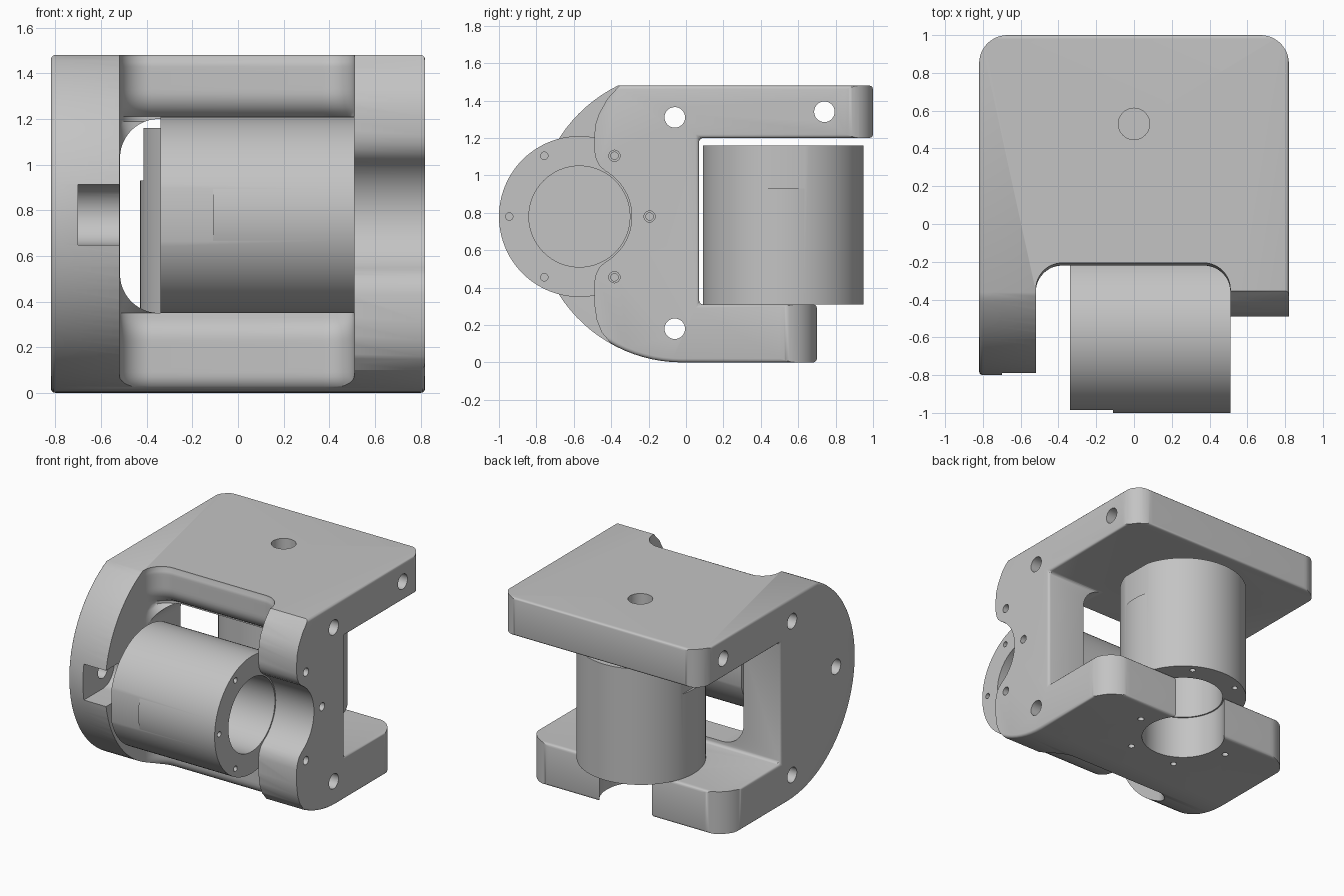
import bpy, bmesh, math
from math import sin, cos, radians, sqrt
from mathutils import Matrix

if "Cube" in bpy.data.objects:
    bpy.data.objects.remove(bpy.data.objects["Cube"], do_unlink=True)

grey = bpy.data.materials.new("satin_grey")
grey.use_nodes = True
grey.diffuse_color = (0.55, 0.55, 0.55, 1)
grey.node_tree.nodes["Principled BSDF"].inputs["Base Color"].default_value = (0.55, 0.55, 0.55, 1)


def arc(cx, cy, r, a0, a1, n=12):
    angles = [radians(a0 + (a1 - a0) * i / n) for i in range(n + 1)]
    return [(cx + r * cos(a), cy + r * sin(a)) for a in angles]


def loft(name, rings):
    """Closed solid through a row of matching outlines."""
    bm = bmesh.new()
    rows = [[bm.verts.new(p) for p in ring] for ring in rings]
    for low, high in zip(rows, rows[1:]):
        for i in range(len(low)):
            j = (i + 1) % len(low)
            bm.faces.new((low[i], low[j], high[j], high[i]))
    bm.faces.new(rows[0])
    bm.faces.new(rows[-1])
    bmesh.ops.recalc_face_normals(bm, faces=bm.faces)
    mesh = bpy.data.meshes.new(name)
    bm.to_mesh(mesh)
    bm.free()
    mesh.materials.append(grey)
    ob = bpy.data.objects.new(name, mesh)
    bpy.context.collection.objects.link(ob)
    return ob


def prism(name, pts, axis, a, b):
    place = {"x": lambda u, v, t: (t, u, v),
             "y": lambda u, v, t: (u, t, v),
             "z": lambda u, v, t: (u, v, t)}[axis]
    return loft(name, [[place(u, v, t) for u, v in pts] for t in (a, b)])


def disc(u, v, r, axis, a, b, n=32, name="cutter"):
    return prism(name, arc(u, v, r, 0, 360, n)[:-1], axis, a, b)


def apply(ob, mod):
    bpy.context.view_layer.objects.active = ob
    bpy.ops.object.modifier_apply(modifier=mod.name)


def cut(ob, cutter):
    cutter.hide_render = True
    mod = ob.modifiers.new("cut", "BOOLEAN")
    mod.operation = "DIFFERENCE"
    mod.solver = "EXACT"
    mod.object = cutter
    apply(ob, mod)
    bpy.data.objects.remove(cutter, do_unlink=True)


def smooth(ob):
    bpy.ops.object.select_all(action="DESELECT")
    ob.select_set(True)
    bpy.context.view_layer.objects.active = ob
    bpy.ops.object.shade_smooth_by_angle(angle=radians(32))


PY, PZ = -0.57, 0.78      # tilt pivot (y, z)
VY = 0.52                 # upright motor axis (y)
W = 0.82                  # half width

# Bracket body: C-shaped side profile with a round front
side = [(0.7, 0), (0.7, 0.31), (0.07, 0.31), (0.07, 1.2), (1, 1.2), (1, 1.48)]
side += arc(-0.02, 0.78, 0.78, 116, 270, 40)
bracket = prism("bracket", side, "x", -W, W)
bev = bracket.modifiers.new("edge_round", "BEVEL")
bev.width = 0.02
bev.segments = 3
bev.limit_method = "ANGLE"
bev.angle_limit = radians(35)
apply(bracket, bev)

# Rounded rear corners of the top and bottom plates
for y, r, z0, z1 in ((1.0, 0.15, 1.0, 1.6), (0.7, 0.2, -0.1, 0.6)):
    for s in (-1, 1):
        pts = [(W + 0.1, y + 0.1), (W - r, y + 0.1)]
        pts += arc(W - r, y - r, r, 90, 0) + [(W + 0.1, y - r)]
        cut(bracket, prism("cutter", [(s * u, v) for u, v in pts], "z", z0, z1))


# Front pocket between the arms, leaving softly rounded cross bars
def setback(z):
    d = 0
    for edge, r in ((0, 0.08), (0.35, 0.12), (1.2, 0.12), (1.48, 0.04)):
        t = max(0, r - abs(z - edge))
        d = max(d, r - sqrt(r * r - t * t))
    return min(d, 0.08)


plan = [(-0.52, -1.2)] + arc(-0.38, -0.36, 0.14, 180, 90)
plan += arc(0.37, -0.36, 0.14, 90, 0) + [(0.51, -1.2)]
levels = [-0.01 + 0.02 * i for i in range(76)]
cut(bracket, loft("cutter", [[(x, y + setback(z), z) for x, y in plan] for z in levels]))

# Window through the back wall
window = []
for cx, cz, a in ((0.34, 1.03, 0), (-0.347, 1.03, 90), (-0.347, 0.52, 180), (0.34, 0.52, 270)):
    window += arc(cx, cz, 0.17, a, a + 90)
cut(bracket, prism("cutter", window, "y", -0.6, 0.2))

# Scooped front edge of the motor arm
scoop = [(-1.1, 1.6), (-0.3, 1.6), (-0.355, 1.48), (-0.42, 1.41), (-0.465, 1.33), (-0.485, 1.27),
         (-0.49, 1.21), (-0.49, 1.13), (-0.482, 1.09), (-0.462, 1.05)]
scoop += arc(PY, PZ, 0.28, 60, -60, 24)
scoop += [(-0.462, 0.51), (-0.482, 0.47), (-0.49, 0.43), (-0.49, 0.31), (-0.478, 0.23),
          (-0.45, 0.16), (-0.4, 0.1), (-0.42, -0.1), (-1.1, -0.1)]
cut(bracket, prism("cutter", scoop, "x", 0.45, 1))

# Open round seat in the bottom plate
seat = [(0.2, 0.9)] + arc(0, VY, 0.28, 44, -224, 48) + [(-0.2, 0.9)]
cut(bracket, prism("cutter", seat, "z", -0.1, 0.5))

# Bearing slot and pivot hole in the plain arm
slot = [(-1.1, PZ - 0.132)] + arc(PY, PZ, 0.132, -90, 90, 20) + [(-1.1, PZ + 0.132)]
cut(bracket, prism("cutter", slot, "x", -0.7, -0.45))
cut(bracket, disc(PY, PZ, 0.055, "x", -1, -0.6))

# Mounting holes
for y, z in ((-0.06, 1.31), (-0.06, 0.18), (0.74, 1.34)):
    cut(bracket, disc(y, z, 0.055, "x", -1, 1))
cut(bracket, disc(0, 0.53, 0.083, "z", 1.18, 1.6, 40))

# Screw holes around both motor seats
for a in (-60, 0, 60):
    u, v = 0.375 * cos(radians(a)), 0.375 * sin(radians(a))
    cut(bracket, disc(PY + u, PZ + v, 0.03, "x", 0.4, 1, 16))
for a in (0, 180, 240, 300):
    u, v = 0.375 * cos(radians(a)), 0.375 * sin(radians(a))
    cut(bracket, disc(u, VY + v, 0.022, "z", -0.1, 0.4, 16))
smooth(bracket)


# Motor can: bored at its base, two flats at the far end, six screw holes
def motor(name, matrix):
    can = disc(0, 0, 0.43, "z", 0, 0.85, 96, name)
    cut(can, disc(0, 0, 0.27, "z", -0.1, 0.78, 64))
    for s in (-1, 1):
        flat = [(-0.117, s * 0.414), (0.117, s * 0.414), (0.117, s * 0.6), (-0.117, s * 0.6)]
        cut(can, prism("cutter", flat, "z", 0.62, 0.95))
    for k in range(6):
        a = radians(90 + 60 * k)
        cut(can, disc(0.375 * cos(a), 0.375 * sin(a), 0.02, "z", -0.1, 0.12, 16))
    can.data.transform(matrix)
    smooth(can)


motor("tilt_motor", Matrix.Translation((0.51, PY, PZ)) @ Matrix.Rotation(radians(-90), 4, "Y"))
motor("upright_motor", Matrix.Translation((0, VY, 0.31)) @ Matrix.Rotation(radians(90), 4, "Z"))
